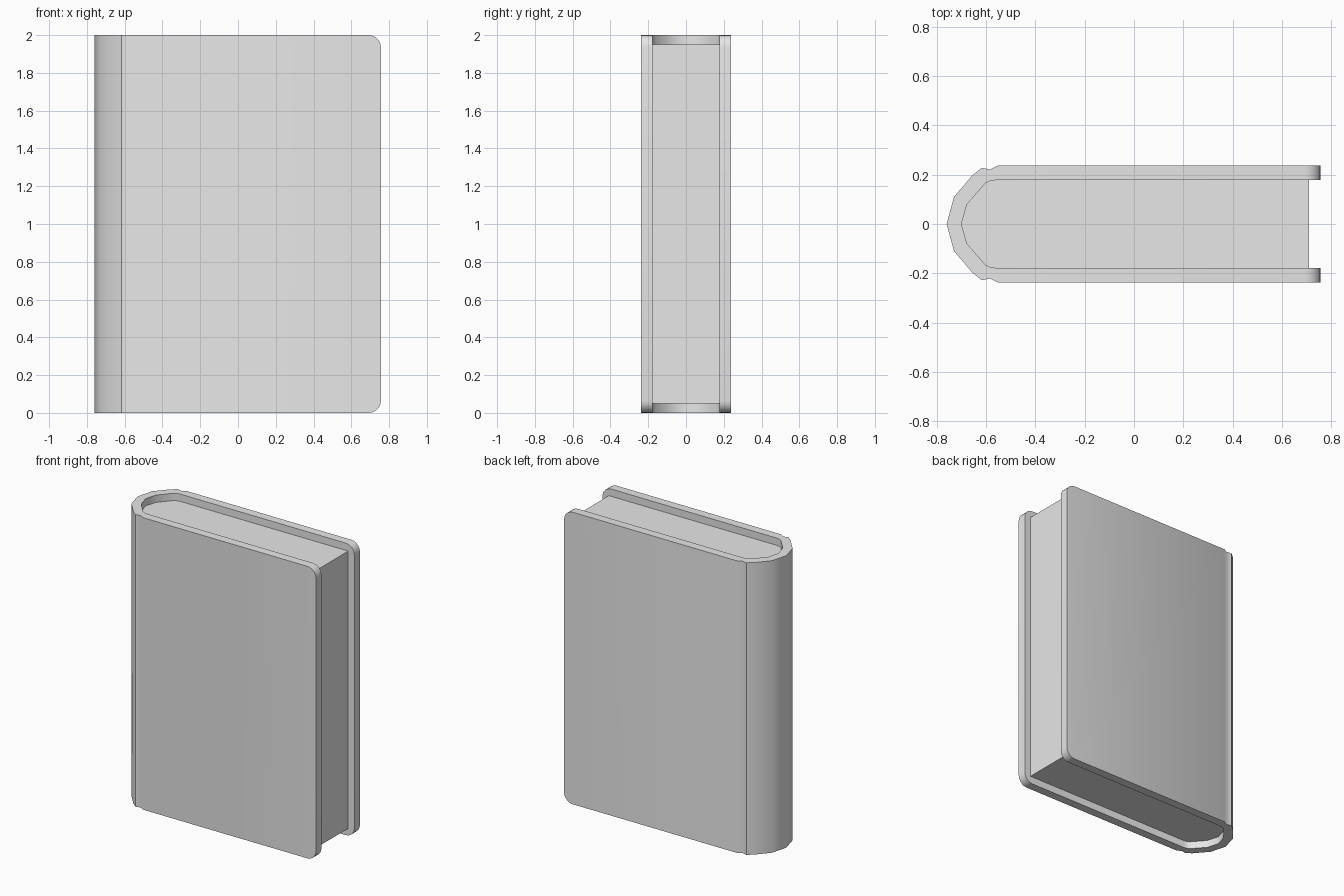
import bpy, bmesh
from math import radians

cube = bpy.data.objects.get("Cube")
if cube:
    bpy.data.objects.remove(cube, do_unlink=True)

grey = bpy.data.materials.new("light_grey")
grey.use_nodes = True
grey.diffuse_color = (0.8, 0.8, 0.8, 1)
grey.node_tree.nodes["Principled BSDF"].inputs["Base Color"].default_value = (0.8, 0.8, 0.8, 1)

HEIGHT = 2.0
EDGE_X = 0.757
PAGE_X = 0.71
PAGE_INSET = 0.05

# Half profiles from the spine tip towards the open edge
outer_half = [(-0.76, 0), (-0.73, 0.11), (-0.655, 0.198), (-0.617, 0.228),
              (-0.583, 0.221), (-0.55, 0.238)]
inner_half = [(-0.70, 0), (-0.677, 0.08), (-0.603, 0.165), (-0.585, 0.174), (-0.56, 0.178)]


def mirrored(half, end_x):
    """Full open profile: back edge, round the spine, front edge."""
    half = half + [(end_x, half[-1][1])]
    return half[::-1] + [(x, -y) for x, y in half[1:]]


def extrude_profile(name, points, z0, z1, round_corners=0):
    bm = bmesh.new()
    face = bm.faces.new([bm.verts.new((x, y, z0)) for x, y in points])
    top = bmesh.ops.extrude_face_region(bm, geom=[face])["geom"]
    verts = [g for g in top if isinstance(g, bmesh.types.BMVert)]
    bmesh.ops.translate(bm, verts=verts, vec=(0, 0, z1 - z0))
    if round_corners:
        # Round the four outer corners of the two boards
        corners = [e for e in bm.edges
                   if all(v.co.x > EDGE_X - 0.001 for v in e.verts)
                   and abs(e.verts[0].co.z - e.verts[1].co.z) < 0.001]
        bmesh.ops.bevel(bm, geom=corners, offset=round_corners, segments=5,
                        profile=0.5, affect='EDGES')
    bmesh.ops.recalc_face_normals(bm, faces=bm.faces)
    mesh = bpy.data.meshes.new(name)
    bm.to_mesh(mesh)
    bm.free()
    mesh.materials.append(grey)
    obj = bpy.data.objects.new(name, mesh)
    bpy.context.collection.objects.link(obj)
    bpy.ops.object.select_all(action='DESELECT')
    obj.select_set(True)
    bpy.context.view_layer.objects.active = obj
    bpy.ops.object.shade_smooth_by_angle(angle=radians(40))
    return obj


# Cover: both boards and the spine as one bent sheet
cover_outline = mirrored(outer_half, EDGE_X) + mirrored(inner_half, EDGE_X)[::-1]
extrude_profile("cover", cover_outline, 0, HEIGHT, round_corners=0.065)

# Page block, recessed at head, tail and open edge
extrude_profile("pages", mirrored(inner_half, PAGE_X), PAGE_INSET, HEIGHT - PAGE_INSET)
